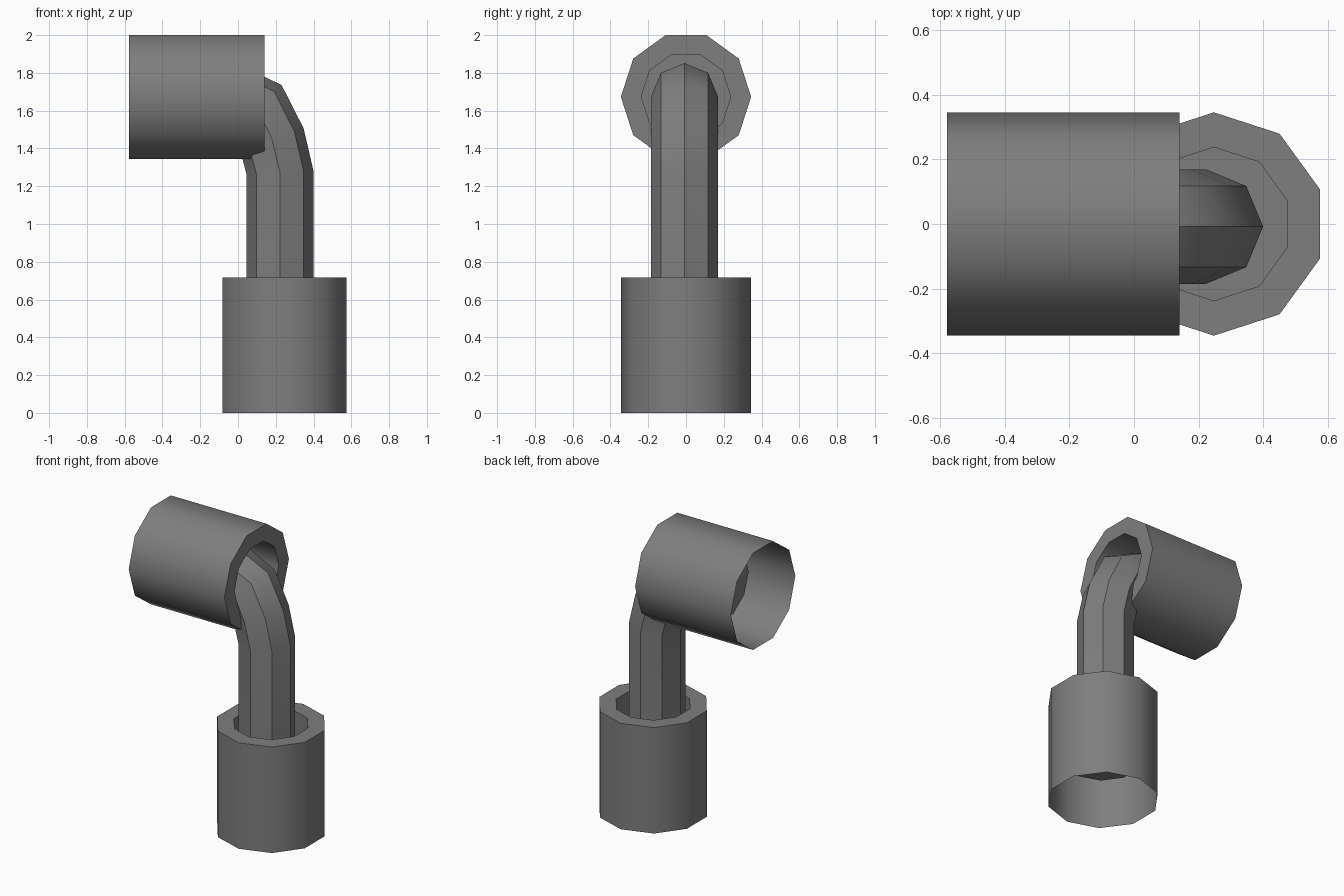
import bpy
import bmesh
from math import sin, cos, pi, radians
from mathutils import Matrix, Vector

cube = bpy.data.objects.get("Cube")
if cube:
    bpy.data.objects.remove(cube, do_unlink=True)

# Single dark grey material
grey = bpy.data.materials.new("dark_grey")
grey.use_nodes = True
colour = (0.21, 0.21, 0.21, 1)
grey.diffuse_color = colour
grey.node_tree.nodes["Principled BSDF"].inputs["Base Color"].default_value = colour


def skin(name, rings, cap_start, cap_end):
    """Join rings of points into a tube, smooth along it and sharp at corners."""
    bm = bmesh.new()
    loops = [[bm.verts.new(p) for p in ring] for ring in rings]
    for a, b in zip(loops, loops[1:]):
        n = len(a)
        for i in range(n):
            j = (i + 1) % n
            bm.faces.new((a[i], a[j], b[j], b[i]))
    if cap_start:
        bm.faces.new(loops[0][::-1])
    if cap_end:
        bm.faces.new(loops[-1])
    mesh = bpy.data.meshes.new(name)
    bm.to_mesh(mesh)
    bm.free()
    mesh.materials.append(grey)
    obj = bpy.data.objects.new(name, mesh)
    bpy.context.collection.objects.link(obj)
    bpy.ops.object.select_all(action="DESELECT")
    obj.select_set(True)
    bpy.context.view_layer.objects.active = obj
    bpy.ops.object.shade_smooth_by_angle(angle=radians(40))
    return obj


def socket(name, matrix):
    """Ten-sided sleeve, open at its base, with a recessed cup in its rim."""
    profile = [(0.345, 0), (0.345, 0.718), (0.237, 0.718), (0.237, 0.275)]
    rings = [[matrix @ Vector((r * cos(pi / 2 + i * pi / 5),
                               r * sin(pi / 2 + i * pi / 5), h))
              for i in range(10)] for r, h in profile]
    return skin(name, rings, False, True)


# Sockets at both ends of the elbow
socket("lower_socket", Matrix.Translation((0.247, 0, 0)))
socket("upper_socket", Matrix.Translation((-0.578, 0, 1.673))
       @ Matrix.Rotation(pi / 2, 4, "Y"))

# Eight-sided bent pipe: centre x, centre z, tilt of the section in degrees
path = [(0.222, 0.28, 0), (0.222, 1.273, 4), (0.178, 1.455, 17),
        (0.097, 1.62, 41), (-0.02, 1.675, 88), (-0.295, 1.675, 90)]
sections = []
for x, z, tilt in path:
    t = radians(tilt)
    outward = Vector((cos(t), 0, sin(t)))
    sections.append([Vector((x, -0.008, z))
                     + 0.177 * (outward * cos(i * pi / 4)
                                + Vector((0, 1, 0)) * sin(i * pi / 4))
                     for i in range(8)])
skin("bent_pipe", sections, True, True)
